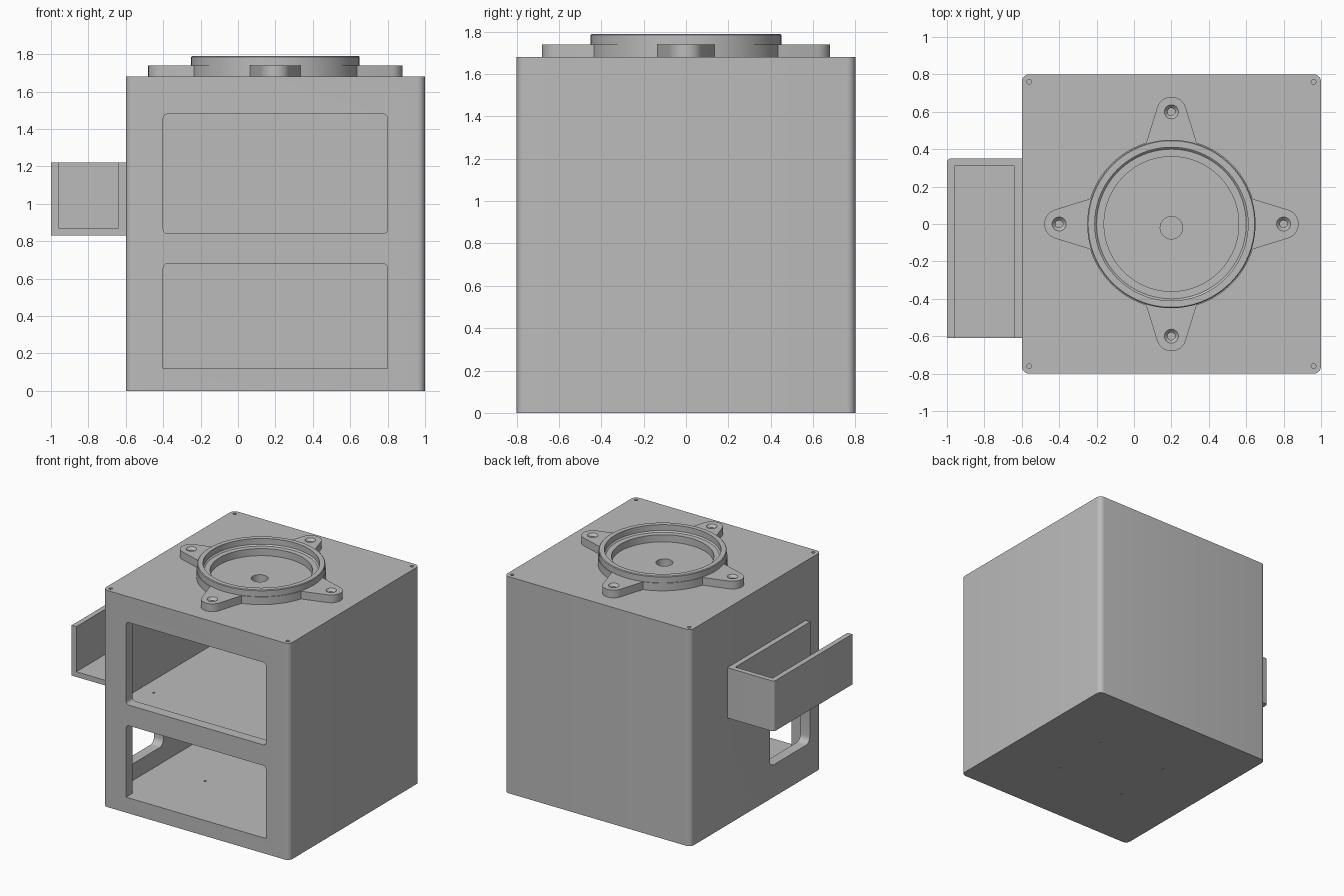
import bpy, bmesh
from math import cos, sin, pi, radians
from mathutils import Matrix, Vector

default = bpy.data.objects.get("Cube")
if default:
    bpy.data.objects.remove(default, do_unlink=True)

grey = bpy.data.materials.new("plain grey")
grey.use_nodes = True
grey.diffuse_color = (0.5, 0.5, 0.5, 1)
grey.node_tree.nodes["Principled BSDF"].inputs["Base Color"].default_value = (0.5, 0.5, 0.5, 1)

CX = 0.2          # housing and collar axis
WALL = 0.08
TOP = 1.68


def finish(name, bm):
    bmesh.ops.recalc_face_normals(bm, faces=bm.faces)
    me = bpy.data.meshes.new(name)
    bm.to_mesh(me)
    bm.free()
    me.materials.append(grey)
    ob = bpy.data.objects.new(name, me)
    bpy.context.collection.objects.link(ob)
    return ob


def box(name, x, y, z, axis=2, radius=0, keep=lambda mid: True):
    """Box from three ranges; edges along the axis are rounded."""
    bm = bmesh.new()
    bmesh.ops.create_cube(bm, size=1)
    for v in bm.verts:
        v.co = Vector(r[0] if c < 0 else r[1] for c, r in zip(v.co, (x, y, z)))
    if radius:
        edges = []
        for e in bm.edges:
            a, b = (v.co for v in e.verts)
            if abs((a - b).normalized()[axis]) > 0.9 and keep((a + b) / 2):
                edges.append(e)
        bmesh.ops.bevel(bm, geom=edges, offset=radius, segments=6, affect='EDGES', profile=0.5)
    return finish(name, bm)


def cone(name, x, y, z, r1, r2=None, segments=32):
    bm = bmesh.new()
    place = Matrix.Translation((x, y, (z[0] + z[1]) / 2))
    bmesh.ops.create_cone(bm, cap_ends=True, segments=segments, radius1=r1,
                          radius2=r1 if r2 is None else r2, depth=z[1] - z[0], matrix=place)
    return finish(name, bm)


def cut(ob, cutters):
    for c in cutters:
        c.hide_render = True
        m = ob.modifiers.new("cut", 'BOOLEAN')
        m.operation, m.solver, m.object = 'DIFFERENCE', 'EXACT', c
    graph = bpy.context.evaluated_depsgraph_get()
    me = bpy.data.meshes.new_from_object(ob.evaluated_get(graph))
    ob.modifiers.clear()
    ob.data = me
    for c in cutters:
        bpy.data.objects.remove(c, do_unlink=True)


def smooth(ob):
    bpy.ops.object.select_all(action='DESELECT')
    ob.select_set(True)
    bpy.context.view_layer.objects.active = ob
    bpy.ops.object.shade_smooth_by_angle(angle=radians(30))


# Housing: two compartments, front windows, side window and screw holes
housing = box("housing", (-0.6, 1), (-0.8, 0.8), (0, TOP), 2, 0.04)
inner_x, inner_y = (-0.6 + WALL, 1 - WALL), (-0.8 + WALL, 0.8 - WALL)
window_x, window_y = (-0.4, 0.8), (-0.9, -0.7)
cutters = [
    box("lower_cavity", inner_x, inner_y, (0.12, 0.72)),
    box("upper_cavity", inner_x, inner_y, (0.8, TOP - WALL)),
    box("lower_window", window_x, window_y, (0.12, 0.68), 1, 0.025, lambda m: m.z > 0.4),
    box("upper_window", window_x, window_y, (0.84, 1.48), 1, 0.025),
    box("side_window", (-0.7, -0.5), (-0.66, -0.17), (0.25, 0.57), 0, 0.05),
    cone("shaft_hole", CX, -0.02, (1.55, 1.75), 0.06),
]
for sx in (-1, 1):
    for sy in (-1, 1):
        cutters += [
            cone("corner_hole", CX + sx * 0.76, sy * 0.76, (1.63, 1.75), 0.013, segments=12),
            cone("base_hole", CX + sx * 0.3, -0.02 + sy * 0.24, (-0.1, 0.2), 0.009, segments=12),
            cone("shelf_hole", CX + sx * 0.6, sy * 0.46, (0.7, 0.82), 0.009, segments=12),
        ]
cut(housing, cutters)
smooth(housing)

# Side tray: open at the top and at the front end
tray = box("side_tray", (-1, -0.6), (-0.61, 0.35), (0.83, 1.22), 2, 0.02,
           lambda m: m.x < -0.9 and m.y > 0)
cut(tray, [box("tray_cavity", (-0.96, -0.64), (-0.7, 0.31), (0.87, 1.3))])
smooth(tray)

# Mounting flange with four tapered ears
outline = []
for q in range(4):
    turn = Matrix.Rotation(q * pi / 2, 2)
    pts = [(0.435, -0.135)]
    for i in range(13):
        a = radians(-72 + 12 * i)
        pts.append((0.6 + 0.08 * cos(a), 0.08 * sin(a)))
    for i in range(17):
        a = radians(17.2 + 55.6 * i / 16)
        pts.append((0.455 * cos(a), 0.455 * sin(a)))
    outline += [turn @ Vector(p) for p in pts[:-1]]
bm = bmesh.new()
base = bm.faces.new([bm.verts.new((CX + p.x, p.y, TOP)) for p in outline])
up = bmesh.ops.extrude_face_region(bm, geom=[base])
bmesh.ops.translate(bm, vec=(0, 0, 0.06),
                    verts=[g for g in up["geom"] if isinstance(g, bmesh.types.BMVert)])
flange = finish("mounting_flange", bm)
holes = [cone("bore", CX, 0, (1.6, 1.8), 0.43, segments=96)]
for q in range(4):
    x, y = CX + 0.6 * cos(q * pi / 2), 0.6 * sin(q * pi / 2)
    holes += [cone("ear_hole", x, y, (1.6, 1.8), 0.02),
              cone("ear_countersink", x, y, (1.715, 1.745), 0.015, 0.042)]
cut(flange, holes)
smooth(flange)

# Stepped collar turned around the axis
profile = [(0.36, TOP), (0.36, 1.735), (0.4, 1.735), (0.41, 1.745), (0.41, 1.79),
           (0.445, 1.79), (0.45, 1.785), (0.45, TOP)]
bm = bmesh.new()
steps = 96
rings = []
for i in range(steps):
    a = 2 * pi * i / steps
    rings.append([bm.verts.new((CX + r * cos(a), r * sin(a), z)) for r, z in profile])
for i in range(steps):
    a, b = rings[i], rings[(i + 1) % steps]
    for j in range(len(profile)):
        k = (j + 1) % len(profile)
        bm.faces.new((a[j], b[j], b[k], a[k]))
smooth(finish("collar", bm))
